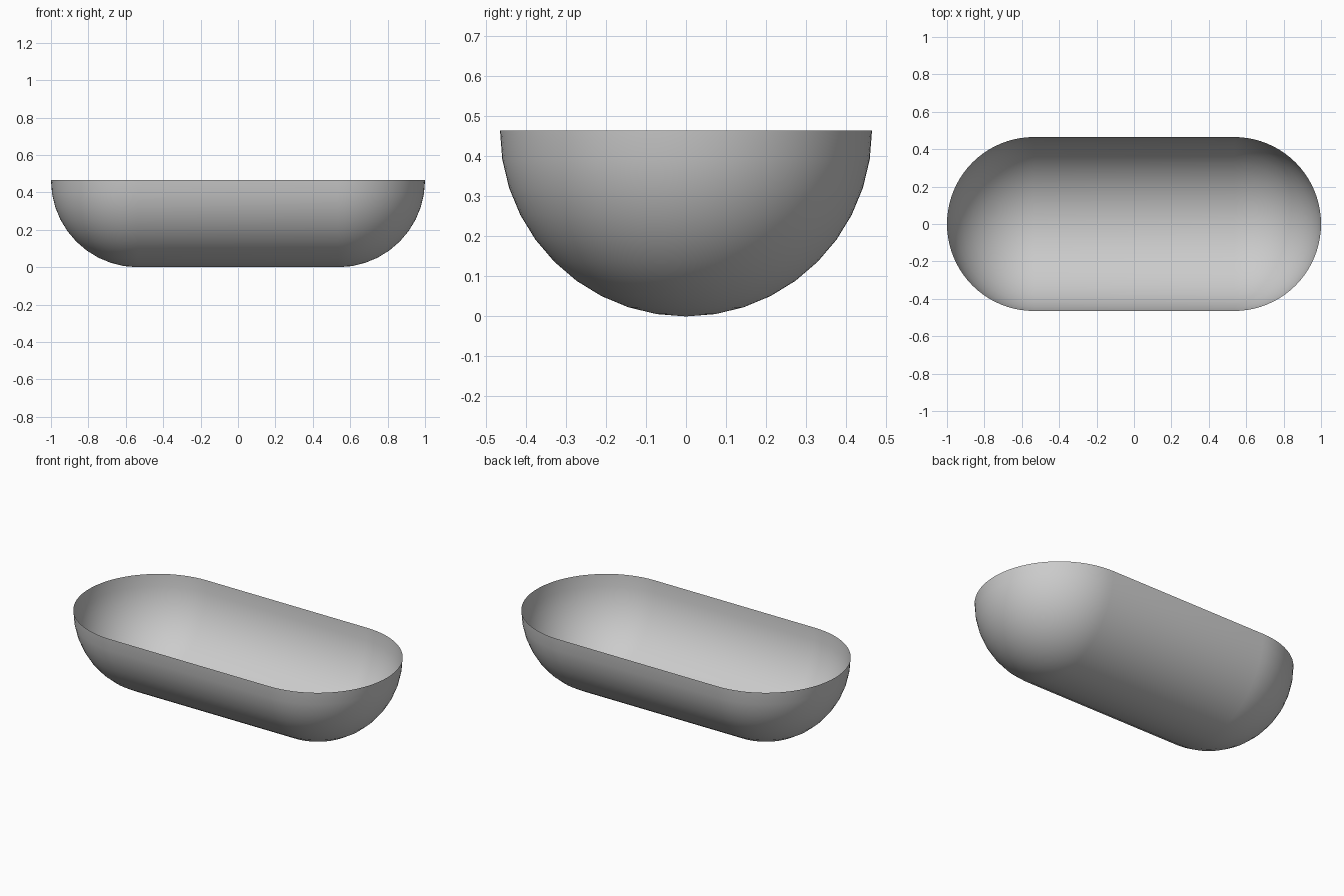
import bpy, bmesh
from math import sin, cos, pi

if "Cube" in bpy.data.objects:
    bpy.data.objects.remove(bpy.data.objects["Cube"])

R = 0.465        # radius of the round ends and trough
C = 1.0 - R      # x of the end centre
N = 10           # steps in a quarter arc

bm = bmesh.new()

# Quarter-arc profile from rim down to the lowest point
prof = [bm.verts.new((C, -R * cos(i * pi / 2 / N), R - R * sin(i * pi / 2 / N)))
        for i in range(N + 1)]
edges = [bm.edges.new(p) for p in zip(prof, prof[1:])]

# Rounded end: spin the profile half a turn
bmesh.ops.spin(bm, geom=prof + edges, cent=(C, 0, 0), axis=(0, 0, 1),
               angle=pi, steps=4 * N, use_duplicate=False)
bmesh.ops.remove_doubles(bm, verts=bm.verts[:], dist=1e-4)

# Straight trough: extend the open section to the middle
section = [e for e in bm.edges if e.is_boundary
           and all(abs(v.co.x - C) < 1e-4 for v in e.verts)]
ext = bmesh.ops.extrude_edge_only(bm, edges=section)
for v in ext["geom"]:
    if isinstance(v, bmesh.types.BMVert):
        v.co.x = 0.0

# Normals point outwards
bmesh.ops.recalc_face_normals(bm, faces=bm.faces[:])
low = min(bm.faces, key=lambda f: f.calc_center_median().z)
if low.normal.z > 0:
    bmesh.ops.reverse_faces(bm, faces=bm.faces[:])

mesh = bpy.data.meshes.new("tub_shell")
bm.to_mesh(mesh)
bm.free()
tub = bpy.data.objects.new("tub_shell", mesh)
bpy.context.collection.objects.link(tub)

# Mirror the other half, smooth shading
mirror = tub.modifiers.new("mirror", "MIRROR")
mirror.use_axis[0] = True
mesh.polygons.foreach_set("use_smooth", [True] * len(mesh.polygons))
